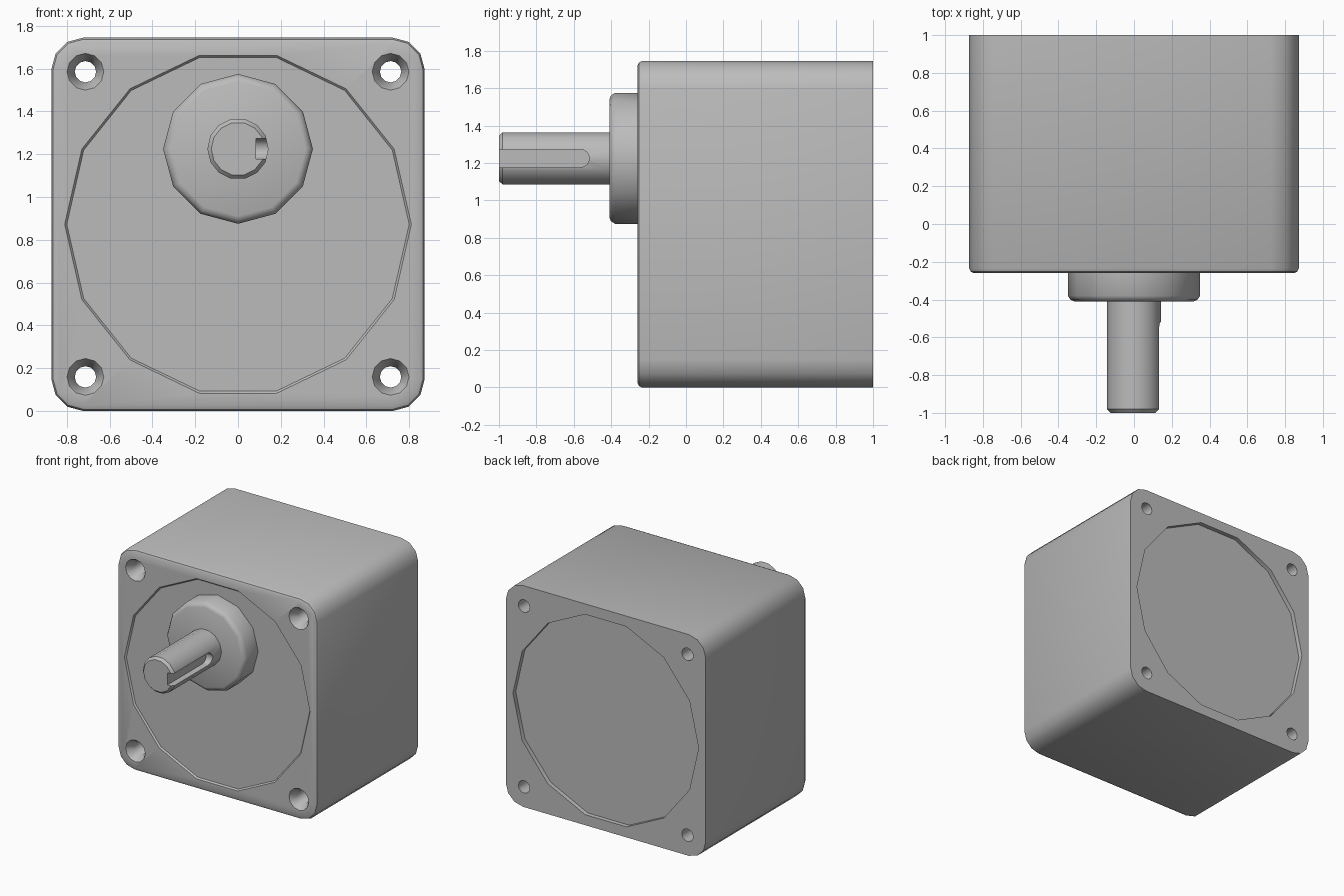
import bpy
import bmesh
from math import cos, sin, pi, radians

cube = bpy.data.objects.get("Cube")
if cube:
    bpy.data.objects.remove(cube, do_unlink=True)

HALF = 0.8725          # half width of the square housing
FRONT, BACK = -0.26, 1.0
SHAFT_Z = 1.225

metal = bpy.data.materials.new("plain grey metal")
metal.use_nodes = True
GREY = (0.5, 0.5, 0.5, 1)
metal.diffuse_color = GREY
metal.node_tree.nodes["Principled BSDF"].inputs["Base Color"].default_value = GREY


def make_object(name, bm):
    bmesh.ops.recalc_face_normals(bm, faces=bm.faces)
    mesh = bpy.data.meshes.new(name)
    bm.to_mesh(mesh)
    bm.free()
    mesh.materials.append(metal)
    obj = bpy.data.objects.new(name, mesh)
    bpy.context.collection.objects.link(obj)
    return obj


def loft(name, rings):
    """Bridge equal-length point rings in order and cap both ends."""
    bm = bmesh.new()
    loops = [[bm.verts.new(p) for p in ring] for ring in rings]
    n = len(loops[0])
    for a, b in zip(loops, loops[1:]):
        for i in range(n):
            j = (i + 1) % n
            bm.faces.new((a[i], a[j], b[j], b[i]))
    bm.faces.new(loops[0])
    bm.faces.new(loops[-1])
    return make_object(name, bm)


def turned(name, profile, x, z, sides):
    """Solid of (y, radius) steps turned about an axis along y."""
    angles = [2 * pi * i / sides for i in range(sides)]
    return loft(name, [[(x + r * cos(a), y, z + r * sin(a)) for a in angles]
                       for y, r in profile])


def rounded_square(y, inset):
    """Square outline with three-facet corners."""
    radius = 0.15
    c = HALF - radius
    points = []
    for quarter, (sx, sz) in enumerate([(1, 1), (-1, 1), (-1, -1), (1, -1)]):
        for step in range(4):
            a = pi / 2 * quarter + pi / 6 * step
            r = radius - inset
            points.append((sx * c + r * cos(a), y, HALF + sz * c + r * sin(a)))
    return points


def cut(obj, cutters):
    for cutter in cutters:
        mod = obj.modifiers.new("cut", "BOOLEAN")
        mod.operation = "DIFFERENCE"
        mod.solver = "EXACT"
        mod.object = cutter
        bpy.context.view_layer.objects.active = obj
        bpy.ops.object.modifier_apply(modifier=mod.name)
        bpy.data.objects.remove(cutter, do_unlink=True)


# Housing with a softened front edge
housing = loft("housing", [
    rounded_square(FRONT, 0.025), rounded_square(FRONT + 0.008, 0.008),
    rounded_square(FRONT + 0.025, 0), rounded_square(BACK, 0)])

# Round recesses on both ends and four countersunk through holes
cutters = [
    turned("front_recess", [(FRONT - 0.1, 0.81), (FRONT, 0.81),
                            (FRONT + 0.012, 0.8)], 0, HALF, 14),
    turned("back_recess", [(BACK - 0.035, 0.81), (BACK + 0.1, 0.81)], 0, HALF, 14)]
for sx in (-1, 1):
    for sz in (-1, 1):
        cutters.append(turned("screw_hole", [
            (FRONT - 0.1, 0.086), (FRONT, 0.086), (FRONT + 0.06, 0.05),
            (BACK + 0.1, 0.05)], sx * 0.713, HALF + sz * 0.713, 12))
cut(housing, cutters)

# Bearing boss
boss = turned("bearing_boss", [
    (-0.41, 0.315), (-0.402, 0.335), (-0.38, 0.35), (FRONT + 0.03, 0.35)],
    0, SHAFT_Z, 12)

# Output shaft with a round-ended keyway
shaft = turned("output_shaft", [
    (-1, 0.125), (-0.98, 0.143), (-0.4, 0.143)], 0, SHAFT_Z, 14)
KEY = 0.048
outline = [(-1.1, -KEY), (-1.1, KEY)]
for i in range(9):
    a = pi / 2 - pi * i / 8
    outline.append((-0.565 + KEY * cos(a), KEY * sin(a)))
keyway = loft("keyway", [[(x, y, SHAFT_Z + z) for y, z in outline]
                         for x in (0.085, 0.25)])
cut(shaft, [keyway])

# Smooth facets, crisp machined edges
for obj in (housing, boss, shaft):
    bpy.ops.object.select_all(action="DESELECT")
    obj.select_set(True)
    bpy.context.view_layer.objects.active = obj
    bpy.ops.object.shade_smooth_by_angle(angle=radians(35))
